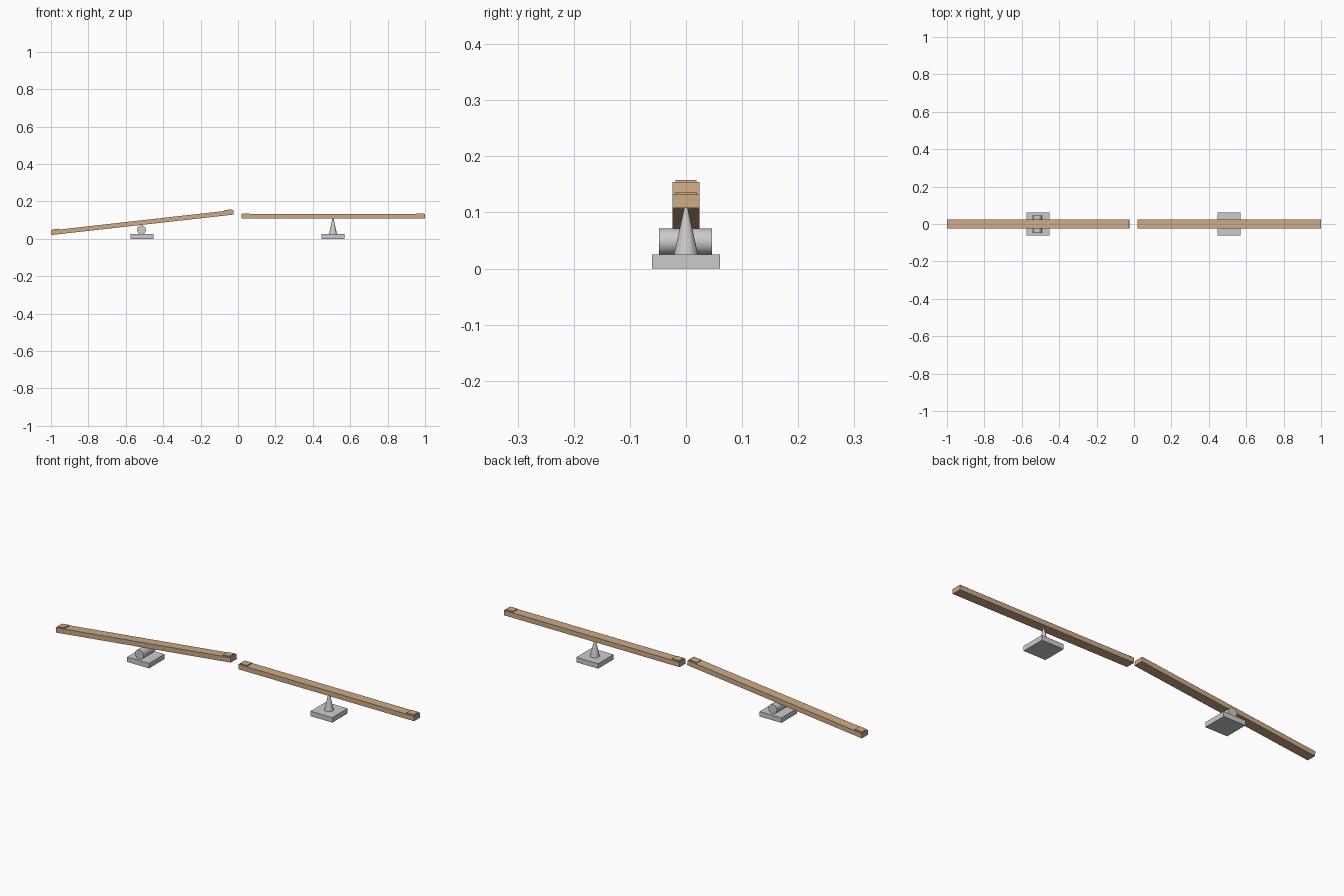
import bpy
from math import radians
from mathutils import Matrix, Vector

if "Cube" in bpy.data.objects:
    bpy.data.objects.remove(bpy.data.objects["Cube"])

wood = bpy.data.materials.new("wood")
wood.diffuse_color = (0.62, 0.40, 0.24, 1)
wood.use_nodes = True
wood.node_tree.nodes["Principled BSDF"].inputs["Base Color"].default_value = wood.diffuse_color


def box(name, size, matrix, mat=None):
    bpy.ops.mesh.primitive_cube_add(size=1)
    ob = bpy.context.object
    ob.name = name
    ob.data.transform(Matrix.Diagonal((*size, 1)))
    ob.matrix_world = matrix
    if mat:
        ob.data.materials.append(mat)
    return ob


def beam(side, x, z, tilt):
    # plank with a small raised pad near each end
    frame = Matrix.Translation((x, 0, z)) @ Matrix.Rotation(-tilt, 4, 'Y')
    length, thick = 0.98, 0.0245
    box(side + "_beam", (length, 0.048, thick), frame, wood)
    for end, s in (("left", -1), ("right", 1)):
        offset = Vector((s * (length / 2 - 0.026), 0, thick / 2 + 0.001))
        box(f"{side}_beam_{end}_pad", (0.04, 0.038, 0.007),
            frame @ Matrix.Translation(offset), wood)


def base(side, x):
    box(side + "_base", (0.122, 0.122, 0.025), Matrix.Translation((x, 0, 0.0125)))


def smooth(name):
    bpy.context.object.name = name
    bpy.ops.object.shade_smooth_by_angle(angle=radians(40))


# left support: tilted beam resting on a roller
base("left", -0.514)
bpy.ops.mesh.primitive_cylinder_add(vertices=32, radius=0.0235, depth=0.095,
                                    location=(-0.516, -0.001, 0.048),
                                    rotation=(radians(90), 0, 0))
smooth("roller")
beam("left", -0.5115, 0.0874, radians(6.4))

# right support: level beam balanced on a cone
base("right", 0.508)
bpy.ops.mesh.primitive_cone_add(vertices=32, radius1=0.0215, radius2=0.003,
                                depth=0.084, location=(0.508, 0, 0.067))
smooth("pivot_cone")
beam("right", 0.509, 0.12, 0)
